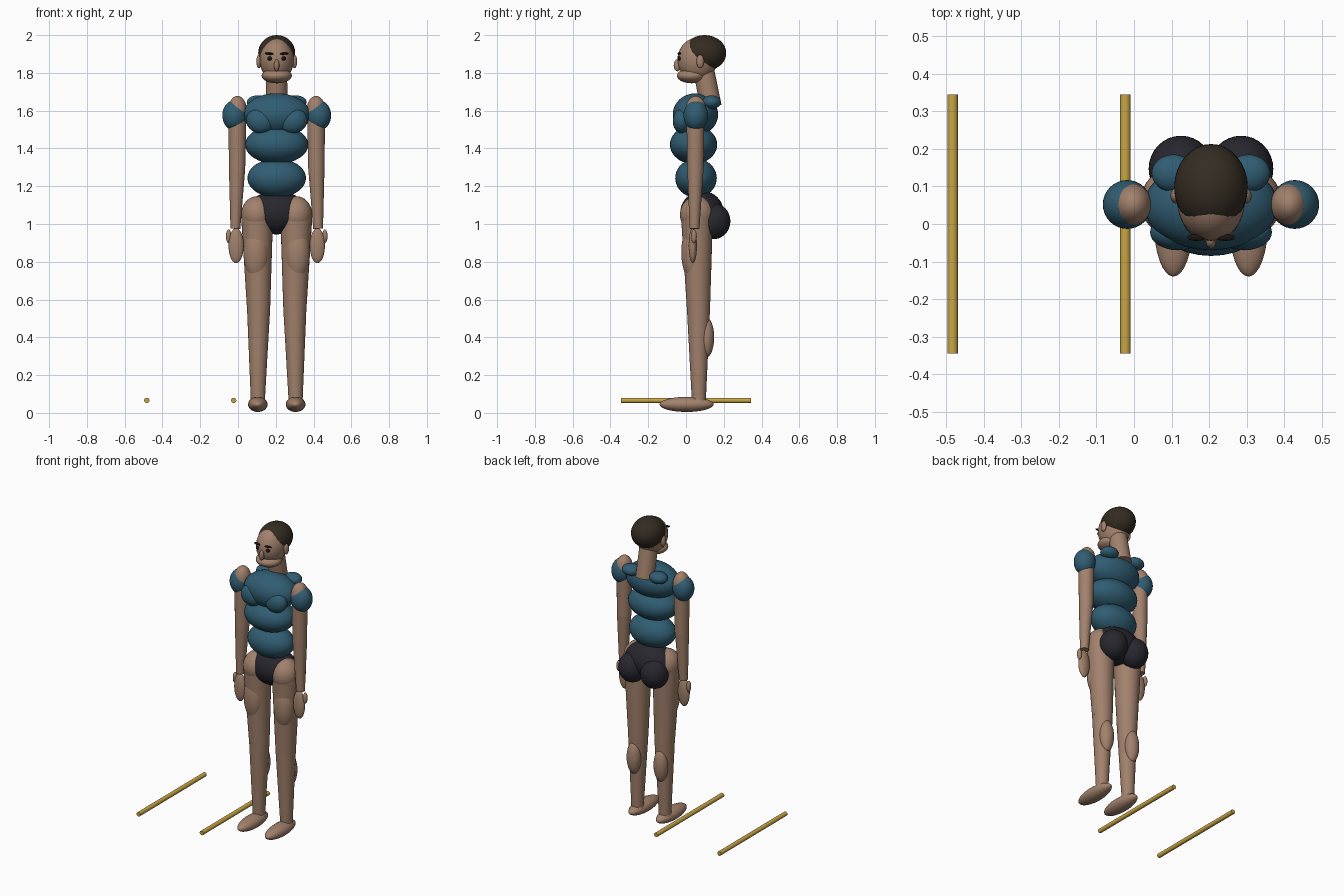
import bpy
from mathutils import Vector

cube = bpy.data.objects.get("Cube")
if cube:
    bpy.data.objects.remove(cube, do_unlink=True)

CX = 0.205  # the figure stands to one side of the two rods


def material(name, rgb):
    mat = bpy.data.materials.new(name)
    mat.use_nodes = True
    mat.diffuse_color = (*rgb, 1)
    mat.node_tree.nodes["Principled BSDF"].inputs["Base Color"].default_value = (*rgb, 1)
    return mat


skin = material("skin", (0.36, 0.22, 0.15))
shirt = material("blue_shirt", (0.03, 0.11, 0.17))
shorts = material("dark_shorts", (0.021, 0.02, 0.028))
hair_brown = material("dark_brown_hair", (0.035, 0.025, 0.016))
eye_dark = material("eye_black", (0.01, 0.008, 0.007))
gold = material("gold", (0.58, 0.38, 0.06))


def finish(name, mat):
    obj = bpy.context.object
    obj.name = name
    obj.data.materials.append(mat)
    bpy.ops.object.shade_smooth_by_angle()
    return obj


def blob(name, mat, centre, radii, turn=(0, 0, 0)):
    """Ellipsoid placed relative to the figure's centre line."""
    x, y, z = centre
    bpy.ops.mesh.primitive_uv_sphere_add(segments=32, ring_count=20, radius=1,
                                         location=(CX + x, y, z), rotation=turn)
    bpy.context.object.scale = radii
    return finish(name, mat)


def taper(name, mat, start, end, r1, r2):
    """Tapered cylinder between two points."""
    a, b = Vector(start), Vector(end)
    mid = (a + b) / 2
    bpy.ops.mesh.primitive_cone_add(vertices=32, radius1=r1, radius2=r2, depth=(b - a).length,
                                    location=(CX + mid.x, mid.y, mid.z),
                                    rotation=(b - a).to_track_quat("Z", "Y").to_euler())
    return finish(name, mat)


# Head and neck
blob("hair", hair_brown, (0, 0.098, 1.905), (0.098, 0.115, 0.095))
blob("face", skin, (0, 0.06, 1.87), (0.09, 0.105, 0.115))
blob("jaw", skin, (0, 0.03, 1.785), (0.08, 0.078, 0.04))
blob("nose", skin, (0, -0.045, 1.84), (0.014, 0.02, 0.032))
taper("neck", skin, (0, 0.093, 1.82), (0, 0.132, 1.62), 0.055, 0.057)

# Torso masses
blob("chest", shirt, (0, 0.05, 1.58), (0.178, 0.12, 0.112))
blob("ribs", shirt, (0, 0.04, 1.42), (0.167, 0.125, 0.102))
blob("waist", shirt, (0, 0.053, 1.243), (0.155, 0.11, 0.103))
blob("pelvis", shorts, (0, 0.085, 1.06), (0.163, 0.115, 0.115))

# Paired parts
for side, s in (("left", 1), ("right", -1)):
    # Facial details
    blob(f"{side}_ear", skin, (s * 0.094, 0.075, 1.86), (0.014, 0.02, 0.035))
    blob(f"{side}_eye", eye_dark, (s * 0.037, -0.034, 1.876), (0.013, 0.011, 0.011))
    blob(f"{side}_brow", eye_dark, (s * 0.039, -0.036, 1.902), (0.024, 0.009, 0.006),
         (0, s * -0.06, 0))

    # Upper body muscles
    blob(f"{side}_pectoral", shirt, (s * 0.088, -0.022, 1.545), (0.075, 0.048, 0.065),
         (0, s * -0.25, 0))
    blob(f"{side}_upper_back", shirt, (s * 0.1, 0.135, 1.645), (0.058, 0.05, 0.036))
    blob(f"{side}_buttock", shorts, (s * 0.08, 0.147, 1.015), (0.086, 0.088, 0.095))

    # Arm, sleeve and hand
    blob(f"{side}_shoulder", skin, (s * 0.208, 0.052, 1.6), (0.05, 0.055, 0.078))
    blob(f"{side}_sleeve", shirt, (s * 0.223, 0.052, 1.575), (0.065, 0.065, 0.08))
    taper(f"{side}_upper_arm", skin, (s * 0.208, 0.05, 1.6), (s * 0.21, 0.05, 1.29), 0.048, 0.043)
    blob(f"{side}_elbow", skin, (s * 0.21, 0.05, 1.29), (0.043, 0.043, 0.043))
    taper(f"{side}_forearm", skin, (s * 0.21, 0.05, 1.29), (s * 0.219, 0.045, 0.975), 0.043, 0.026)
    blob(f"{side}_hand", skin, (s * 0.215, 0.036, 0.885), (0.04, 0.022, 0.092))
    blob(f"{side}_thumb", skin, (s * 0.255, 0.042, 0.935), (0.014, 0.015, 0.036))

    # Leg and foot
    blob(f"{side}_hip", skin, (s * 0.104, 0.058, 1.05), (0.084, 0.09, 0.097))
    taper(f"{side}_thigh", skin, (s * 0.104, 0.058, 1.05), (s * 0.096, 0.066, 0.545), 0.085, 0.061)
    blob(f"{side}_front_thigh", skin, (s * 0.108, 0.035, 0.85), (0.068, 0.06, 0.15))
    blob(f"{side}_knee", skin, (s * 0.096, 0.066, 0.545), (0.061, 0.061, 0.061))
    taper(f"{side}_shin", skin, (s * 0.096, 0.066, 0.545), (s * 0.1, 0.068, 0.06), 0.061, 0.037)
    blob(f"{side}_calf", skin, (s * 0.098, 0.107, 0.4), (0.046, 0.042, 0.107))
    blob(f"{side}_foot", skin, (s * 0.1, 0.003, 0.045), (0.052, 0.143, 0.04))
    blob(f"{side}_ankle", skin, (s * 0.1, 0.066, 0.055), (0.042, 0.042, 0.036))

# Rods lying front to back
for label, x in (("outer", -0.483), ("inner", -0.023)):
    taper(f"{label}_rod", gold, (x - CX, -0.345, 0.066), (x - CX, 0.345, 0.066), 0.014, 0.014)
